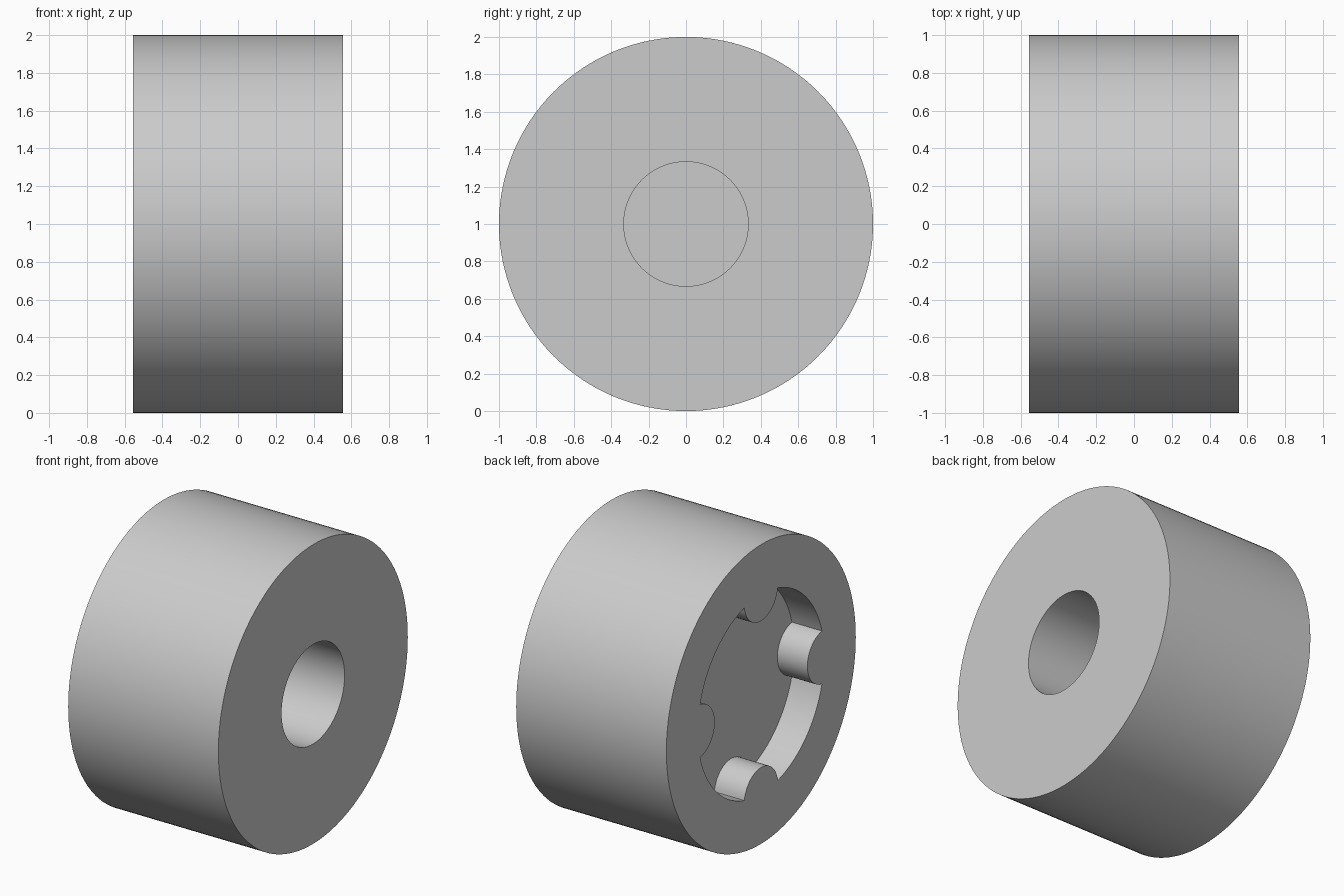
import bpy, bmesh
from math import pi, sin, cos, asin

cube = bpy.data.objects.get("Cube")
if cube:
    bpy.data.objects.remove(cube, do_unlink=True)

HALF = 0.555           # half of the width along x
RECESS_R, LUG_R = 0.667, 0.178
RECESS_DEPTH, BORE_DEPTH = 0.222, 0.667
BORE_R = 0.333

grey = bpy.data.materials.new("plain grey")
grey.use_nodes = True
grey.diffuse_color = (0.6, 0.6, 0.6, 1)
grey.node_tree.nodes["Principled BSDF"].inputs["Base Color"].default_value = grey.diffuse_color


def arc(radius, start, end, steps, centre=(0, 0)):
    """Points along an arc in the y-z plane, both ends included."""
    angles = [start + (end - start) * i / steps for i in range(steps + 1)]
    return [(centre[0] + radius * cos(a), centre[1] + radius * sin(a)) for a in angles]


def prism(name, outline, x0, x1):
    """Extrude a y-z outline along x, around the wheel axis at z = 1."""
    bm = bmesh.new()
    cap = bm.faces.new([bm.verts.new((x0, y, z + 1)) for y, z in outline])
    side = bmesh.ops.extrude_face_region(bm, geom=[cap], use_keep_orig=True)
    moved = [g for g in side["geom"] if isinstance(g, bmesh.types.BMVert)]
    bmesh.ops.translate(bm, verts=moved, vec=(x1 - x0, 0, 0))
    bmesh.ops.recalc_face_normals(bm, faces=bm.faces)
    mesh = bpy.data.meshes.new(name)
    bm.to_mesh(mesh)
    bm.free()
    mesh.materials.append(grey)
    obj = bpy.data.objects.new(name, mesh)
    bpy.context.collection.objects.link(obj)
    return obj


def circle(radius, steps):
    return arc(radius, 0, 2 * pi, steps)[:-1]


# Recess outline: a circle with four round lugs reaching inward
a = 2 * asin(LUG_R / (2 * RECESS_R))
recess_outline = []
for q in range(4):
    turn = q * pi / 2
    lug = turn + pi / 2
    centre = (RECESS_R * cos(lug), RECESS_R * sin(lug))
    recess_outline += arc(RECESS_R, turn + a, lug - a, 24)
    recess_outline += arc(LUG_R, lug + 1.5 * pi - a / 2, lug + pi / 2 + a / 2, 24, centre)[1:-1]

# Solid drum, with a blind bore on one side and the lugged recess on the other
body = prism("drum_body", circle(1, 128), -HALF, HALF)
cutters = [
    prism("bore_cutter", circle(BORE_R, 72), HALF - BORE_DEPTH, HALF + 0.1),
    prism("recess_cutter", recess_outline, -HALF - 0.1, -HALF + RECESS_DEPTH),
]

bpy.ops.object.select_all(action="DESELECT")
body.select_set(True)
bpy.context.view_layer.objects.active = body
for cutter in cutters:
    cutter.hide_render = True
    cut = body.modifiers.new(cutter.name, "BOOLEAN")
    cut.operation = "DIFFERENCE"
    cut.solver = "EXACT"
    cut.object = cutter
    bpy.ops.object.modifier_apply(modifier=cut.name)
    bpy.data.objects.remove(cutter, do_unlink=True)

bpy.ops.object.shade_smooth_by_angle(angle=pi / 6)
